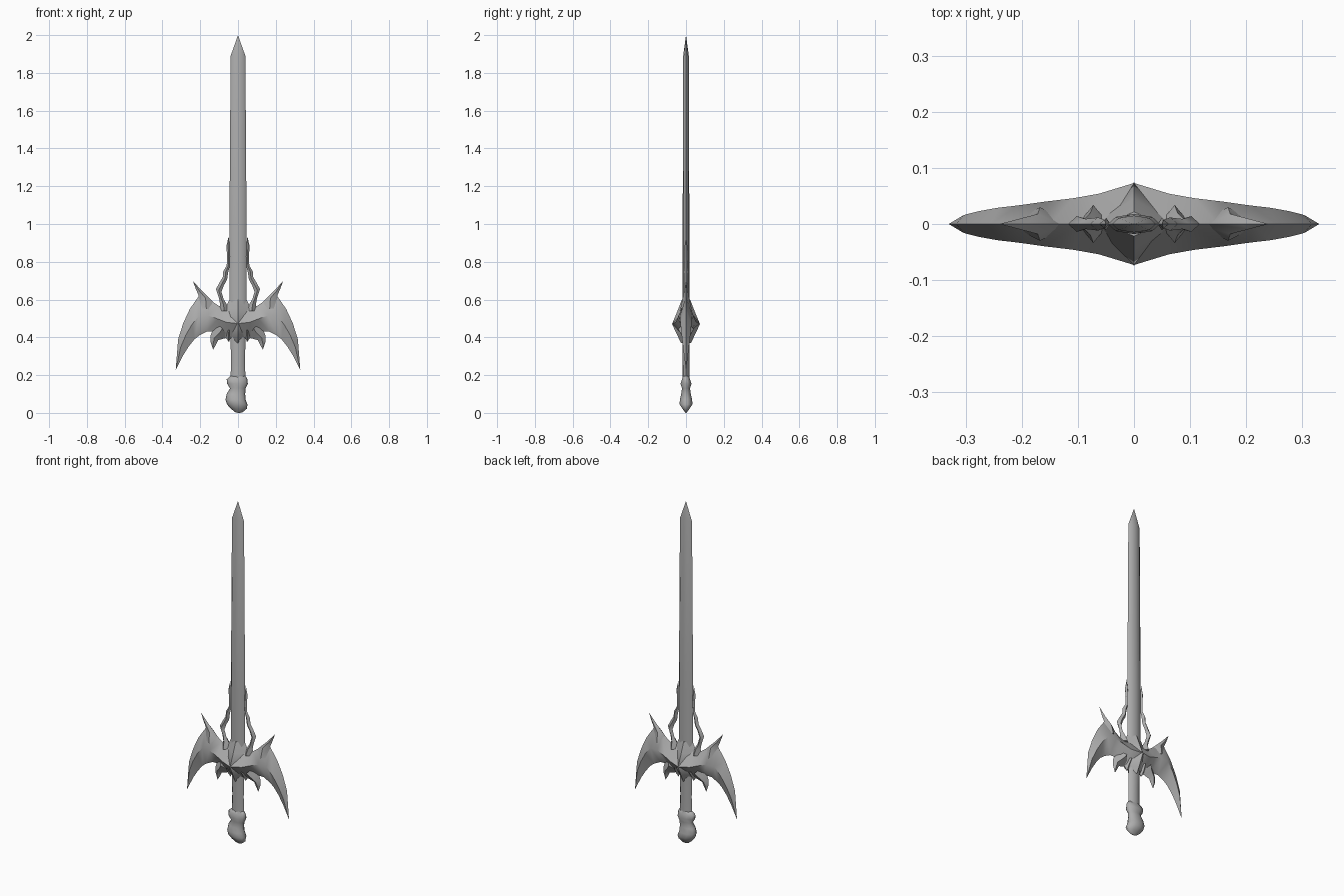
import bpy, bmesh, math
from mathutils import Vector

if "Cube" in bpy.data.objects:
    bpy.data.objects.remove(bpy.data.objects["Cube"], do_unlink=True)

steel = bpy.data.materials.new("grey steel")
steel.use_nodes = True
grey = (0.42, 0.42, 0.42, 1)
steel.diffuse_color = grey
steel.node_tree.nodes["Principled BSDF"].inputs["Base Color"].default_value = grey


def loft(name, sections, sides=4, mirror=False, open_start=False, angle=50):
    """Skin lens-shaped rings; a section is edge (x, z), opposite edge (x, z), half depth."""
    bm = bmesh.new()
    rings = []
    for ax, az, bx, bz, depth in sections:
        a, b = Vector((ax, 0, az)), Vector((bx, 0, bz))
        mid, half = (a + b) / 2, (b - a) / 2
        ring = []
        for i in range(sides):
            t = math.tau * i / sides
            ring.append(bm.verts.new(mid + half * math.cos(t) + Vector((0, depth * math.sin(t), 0))))
        rings.append(ring)
    for r, s in zip(rings, rings[1:]):
        for i in range(sides):
            j = (i + 1) % sides
            bm.faces.new((r[i], r[j], s[j], s[i]))
    if not open_start:
        bm.faces.new(rings[0])
    bm.faces.new(rings[-1])
    bmesh.ops.remove_doubles(bm, verts=bm.verts, dist=0.0004)
    bmesh.ops.recalc_face_normals(bm, faces=bm.faces)
    mesh = bpy.data.meshes.new(name)
    bm.to_mesh(mesh)
    bm.free()
    mesh.materials.append(steel)
    obj = bpy.data.objects.new(name, mesh)
    bpy.context.collection.objects.link(obj)
    if mirror:
        mod = obj.modifiers.new("mirror", 'MIRROR')
        mod.use_clip = True
    bpy.ops.object.select_all(action='DESELECT')
    obj.select_set(True)
    bpy.context.view_layer.objects.active = obj
    bpy.ops.object.shade_smooth_by_angle(angle=math.radians(angle))
    return obj


def stack(name, levels, **kw):
    """Upright loft; a level is left x, right x, z, half depth."""
    return loft(name, [(l, r, z, d) and (l, z, r, z, d) for l, r, z, d in levels], **kw)


# Blade with a lens section and a short point
stack("blade", [(-.046, .046, .45, .018), (-.046, .046, .9, .018), (-.039, .039, 1.89, .015),
                (0, 0, 2, 0)], sides=8)

# Grip and the curled pommel
stack("grip", [(-.04, .04, .15, .018), (-.037, .037, .28, .018), (-.042, .042, .48, .022)], sides=8)
stack("pommel", [(-.04, .04, .195, .016), (-.06, .05, .178, .022), (-.058, .052, .155, .031),
                 (-.042, .04, .13, .022), (-.06, .038, .10, .027), (-.066, .04, .07, .034),
                 (-.058, .05, .045, .036), (-.038, .047, .022, .02), (-.015, .025, .004, .006),
                 (0, .01, 0, .001)], sides=10, angle=70)

# Faceted boss at the middle of the guard
stack("guard_boss", [(-.045, .045, .6, .022), (-.075, .075, .54, .045), (-.095, .095, .47, .074),
                     (-.045, .045, .405, .043), (-.01, .01, .37, .027)])

# Crescent wings sweeping out and down
loft("guard_wing", [(0, .56, 0, .385, .073), (.06, .565, .065, .395, .054), (.1, .565, .115, .43, .046),
                    (.15, .6, .165, .43, .04), (.21, .615, .205, .41, .033), (.255, .55, .23, .39, .029),
                    (.29, .475, .262, .35, .023), (.317, .39, .29, .305, .016), (.33, .225, .33, .225, 0)],
     mirror=True, open_start=True)

# Horns on top of the wings
loft("guard_horn", [(.11, .54, .225, .56, .03), (.135, .592, .208, .622, .018),
                    (.19, .645, .221, .65, .009), (.24, .7, .24, .7, 0)], mirror=True)

# Claws and small teeth under the guard
loft("guard_claw", [(.05, .41, .115, .48, .042), (.07, .395, .132, .445, .028),
                    (.105, .385, .147, .405, .016), (.117, .36, .145, .375, .009),
                    (.132, .335, .132, .335, 0)], mirror=True)
loft("guard_tooth", [(.02, .44, .075, .44, .04), (.035, .405, .068, .405, .02),
                     (.048, .375, .048, .375, 0)], mirror=True)

# Thin tendrils climbing beside the blade
loft("tendril", [(.045, .54, .1, .54, .034), (.06, .575, .095, .575, .02), (.075, .6, .1, .605, .01),
                 (.088, .64, .117, .655, .014), (.075, .675, .098, .69, .009),
                 (.058, .705, .08, .72, .011), (.052, .745, .078, .75, .012),
                 (.044, .775, .06, .78, .007), (.042, .83, .057, .83, .011),
                 (.043, .88, .062, .88, .008), (.05, .935, .05, .935, 0)], mirror=True)
